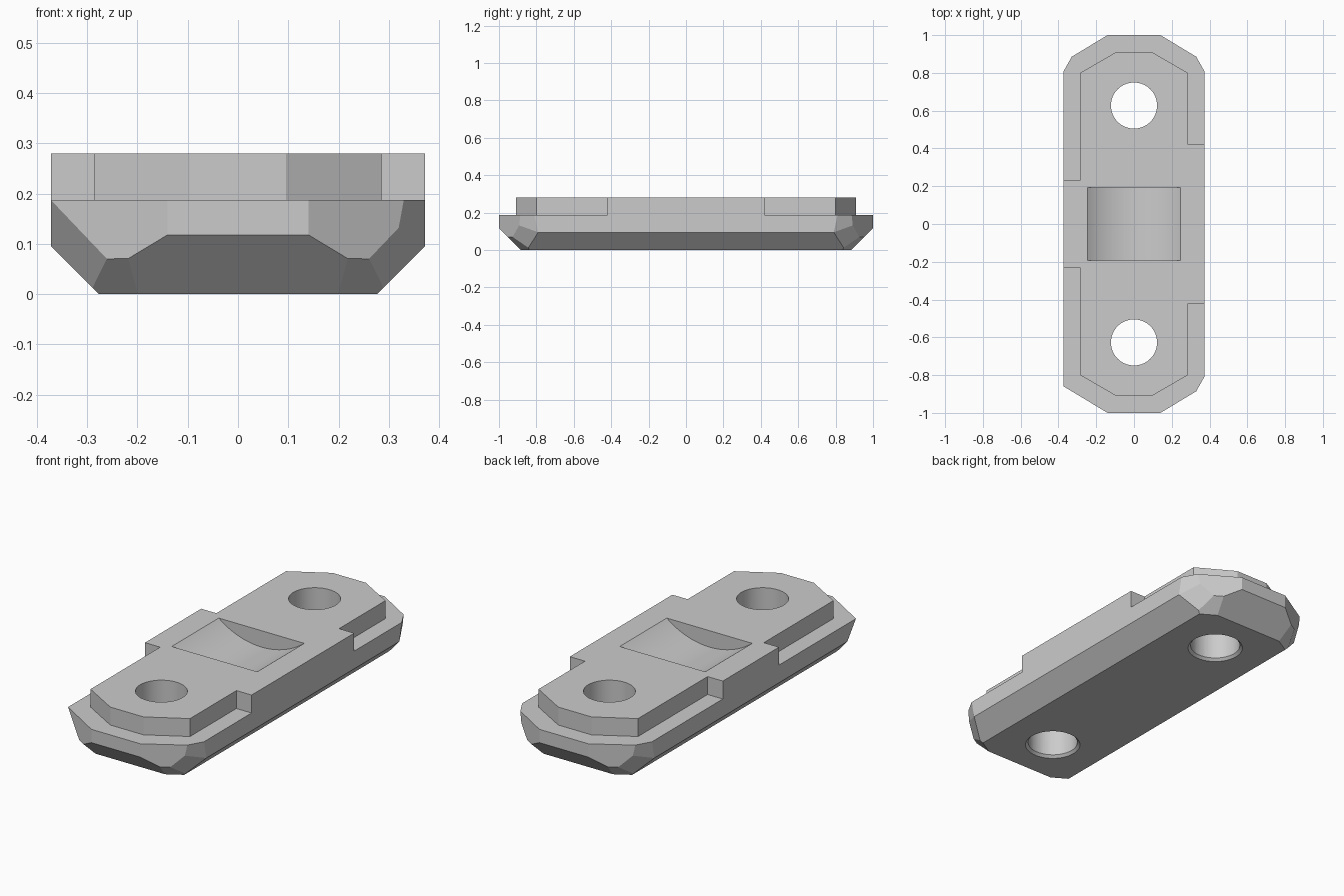
import bpy, bmesh, math
from mathutils import Vector

cube = bpy.data.objects.get("Cube")
if cube:
    bpy.data.objects.remove(cube, do_unlink=True)

# Single grey finish
grey = bpy.data.materials.new("light grey")
grey.use_nodes = True
COLOR = (0.6, 0.6, 0.6, 1)
grey.diffuse_color = COLOR
grey.node_tree.nodes["Principled BSDF"].inputs["Base Color"].default_value = COLOR

TOP, LEDGE = 0.28, 0.187


def finish(name, bm):
    bmesh.ops.recalc_face_normals(bm, faces=bm.faces)
    mesh = bpy.data.meshes.new(name)
    bm.to_mesh(mesh)
    bm.free()
    mesh.materials.append(grey)
    obj = bpy.data.objects.new(name, mesh)
    bpy.context.collection.objects.link(obj)
    return obj


def prism(outline, z0, z1):
    bm = bmesh.new()
    face = bm.faces.new([bm.verts.new((x, y, z0)) for x, y in outline])
    side = bmesh.ops.extrude_face_region(bm, geom=[face])
    verts = [v for v in side["geom"] if isinstance(v, bmesh.types.BMVert)]
    bmesh.ops.translate(bm, verts=verts, vec=(0, 0, z1 - z0))
    return bm


def slice_off(bm, point, normal):
    """Remove everything on the normal's side of a plane and cap the cut."""
    cut = bmesh.ops.bisect_plane(bm, geom=bm.verts[:] + bm.edges[:] + bm.faces[:],
                                 dist=1e-6, plane_co=point, plane_no=normal,
                                 clear_outer=True)
    edges = [e for e in cut["geom_cut"] if isinstance(e, bmesh.types.BMEdge)]
    bmesh.ops.holes_fill(bm, edges=edges, sides=0)


def corner_plane(bm, points, sx, sy):
    """Slice through three points, given for one corner and mirrored."""
    a, b, c = (Vector((x * sx, y * sy, z)) for x, y, z in points)
    n = (b - a).cross(c - a).normalized()
    if n.dot(Vector((sx, sy, 0))) < 0:
        n.negate()
    slice_off(bm, a, n)


def combine(target, tool, operation):
    mod = target.modifiers.new("combine", "BOOLEAN")
    mod.object, mod.operation, mod.solver = tool, operation, "EXACT"
    bpy.context.view_layer.objects.active = target
    bpy.ops.object.modifier_apply(modifier=mod.name)
    bpy.data.objects.remove(tool, do_unlink=True)


def cylinder(name, radius, radius2, depth, location, along_y=False, segments=64):
    bm = bmesh.new()
    bmesh.ops.create_cone(bm, cap_ends=True, segments=segments, radius1=radius,
                          radius2=radius2, depth=depth)
    obj = finish(name, bm)
    if along_y:
        obj.rotation_euler.x = math.pi / 2
    obj.location = location
    bpy.context.view_layer.update()
    return obj


# Lower body: long octagon with bevelled underside and corners
quarter = [(0.14, 1.0), (0.372, 0.86)]
outline = (quarter + [(x, -y) for x, y in reversed(quarter)]
           + [(-x, -y) for x, y in quarter] + [(-x, y) for x, y in reversed(quarter)])
bm = prism(outline, 0, LEDGE)
for s in (1, -1):
    slice_off(bm, (0.372 * s, 0, 0.095), (s, 0, -1))
    slice_off(bm, (0, s, 0.118), (0, s, -1))
for sx in (1, -1):
    for sy in (1, -1):
        # Underside bevel along the diagonal, then the outer corner facet
        slice_off(bm, (0.22 * sx, 0.951 * sy, 0.07), (0.51 * sx, 0.86 * sy, -1))
        corner_plane(bm, [(0.26, 0.928, 0.07), (0.372, 0.86, LEDGE),
                          (0.372, 0.79, 0.095)], sx, sy)
        # One corner keeps its sharp upper tip
        if (sx, sy) != (-1, -1):
            corner_plane(bm, [(0.33, 0.885, LEDGE), (0.372, 0.81, LEDGE),
                              (0.372, 0.79, 0.095)], sx, sy)
body = finish("link_body", bm)

# Raised top plate: full width in the middle, with a longer shoulder on the left
half = [(0.095, 0.91), (0.285, 0.80), (0.285, 0.42), (0.372, 0.42)]
other = [(-0.372, 0.23), (-0.285, 0.23), (-0.285, 0.80), (-0.095, 0.91)]
outline = (half + [(x, -y) for x, y in reversed(half)]
           + [(x, -y) for x, y in reversed(other)] + other)
combine(body, finish("top_plate", prism(outline, 0.15, TOP)), "UNION")

# Two bolt holes with a bevelled lower rim
for y in (0.627, -0.627):
    combine(body, cylinder("bolt_hole", 0.122, 0.122, 1, (0, y, 0.1)), "DIFFERENCE")
    combine(body, cylinder("hole_rim", 0.15, 0.12, 0.03, (0, y, 0)), "DIFFERENCE")

# Shallow rounded saddle across the middle
radius, depth = 0.396, 0.085
saddle = cylinder("saddle_cutter", radius, radius, 0.385,
                  (0, 0, TOP - depth + radius), True, 128)
combine(body, saddle, "DIFFERENCE")

# Smooth the round surfaces, keep the facets crisp
bpy.ops.object.select_all(action="DESELECT")
body.select_set(True)
bpy.context.view_layer.objects.active = body
bpy.ops.object.shade_smooth_by_angle(angle=math.radians(15))
